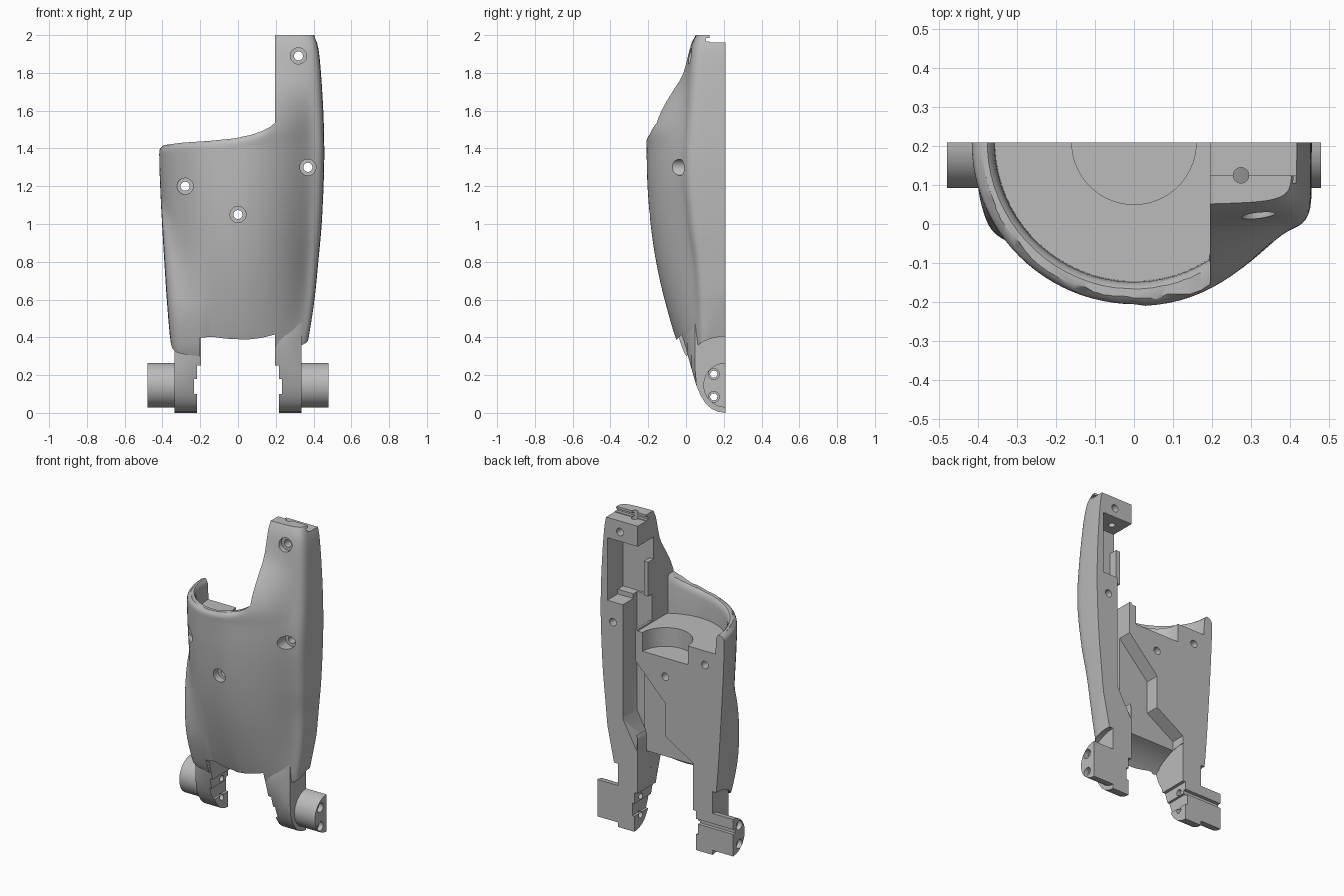
import bpy, bmesh, math

cube = bpy.data.objects.get("Cube")
if cube:
    bpy.data.objects.remove(cube, do_unlink=True)

BACK = 0.21            # flat rear plane
AXIS = (BACK, 0.147)   # y, z of the lower pivot

grey = bpy.data.materials.new("plain_grey")
grey.use_nodes = True
COLOR = (0.5, 0.5, 0.5, 1)
grey.diffuse_color = COLOR
grey.node_tree.nodes["Principled BSDF"].inputs["Base Color"].default_value = COLOR


def finish(name, bm):
    bmesh.ops.recalc_face_normals(bm, faces=bm.faces)
    mesh = bpy.data.meshes.new(name)
    bm.to_mesh(mesh)
    bm.free()
    mesh.materials.append(grey)
    obj = bpy.data.objects.new(name, mesh)
    bpy.context.collection.objects.link(obj)
    return obj


def loft(name, rings):
    """Closed solid through rings of equal point count."""
    bm = bmesh.new()
    rows = [[bm.verts.new(p) for p in ring] for ring in rings]
    n = len(rows[0])
    for a, b in zip(rows, rows[1:]):
        for i in range(n):
            j = (i + 1) % n
            bm.faces.new((a[i], a[j], b[j], b[i]))
    bm.faces.new(rows[0])
    bm.faces.new(rows[-1])
    return finish(name, bm)


def prism(name, pts, axis, lo, hi):
    """Extrude a 2D outline along an axis."""
    place = {"x": lambda u, v, w: (w, u, v),
             "y": lambda u, v, w: (u, w, v),
             "z": lambda u, v, w: (u, v, w)}[axis]
    return loft(name, [[place(u, v, w) for u, v in pts] for w in (lo, hi)])


def disc(u, v, r, n=32):
    return [(u + r * math.cos(2 * math.pi * (i + .5) / n),
             v + r * math.sin(2 * math.pi * (i + .5) / n)) for i in range(n)]


def rect(u0, u1, v0, v1):
    return [(u0, v0), (u1, v0), (u1, v1), (u0, v1)]


def cut(obj, *cutters):
    bpy.context.view_layer.objects.active = obj
    for c in cutters:
        c.hide_render = True
        mod = obj.modifiers.new("cut", "BOOLEAN")
        mod.operation, mod.solver, mod.object = "DIFFERENCE", "EXACT", c
        bpy.ops.object.modifier_apply(modifier=mod.name)
        bpy.data.objects.remove(c, do_unlink=True)


def smooth(obj, angle=36):
    bpy.ops.object.select_all(action="DESELECT")
    obj.select_set(True)
    bpy.context.view_layer.objects.active = obj
    bpy.ops.object.shade_smooth_by_angle(angle=math.radians(angle))


def clamp(v):
    return min(max(v, 0), 1)


def curve(keys, z):
    """Smooth interpolation of (position, value) keys."""
    z = min(max(z, keys[0][0]), keys[-1][0])
    i = max(k for k in range(len(keys) - 1) if keys[k][0] <= z)

    def slope(k):
        a, b = keys[max(k - 1, 0)], keys[min(k + 1, len(keys) - 1)]
        return (b[1] - a[1]) / (b[0] - a[0])
    (z0, v0), (z1, v1) = keys[i], keys[i + 1]
    h = z1 - z0
    t = (z - z0) / h
    return ((2*t**3 - 3*t**2 + 1) * v0 + (t**3 - 2*t**2 + t) * h * slope(i)
            + (3*t**2 - 2*t**3) * v1 + (t**3 - t**2) * h * slope(i + 1))


# Outer skin: half-ellipse body blended with a squarer tall arm on +x and a squarer hip on -x
DEPTH = [(.25, .20), (.4, .262), (.6, .322), (.8, .367), (1, .395), (1.2, .41),
         (1.4, .415), (1.5, .417), (1.6, .378), (1.7, .305), (1.8, .215), (1.9, .165), (2, .115)]
LEFT = [(.25, .34), (.4, .36), (.6, .377), (.8, .39), (1, .402), (1.2, .412),
        (1.36, .417), (1.5, .412), (2, .40)]
RIGHT = [(.25, .345), (.4, .375), (.6, .405), (.8, .425), (1, .443), (1.3, .456),
         (1.5, .455), (1.7, .446), (1.9, .43), (1.97, .416), (2, .405)]
ARM = [(.25, .15), (.4, .16), (.6, .165), (.8, .18), (1, .21), (1.3, .237),
       (1.6, .217), (1.8, .2), (1.9, .188), (1.97, .173), (2, .155)]
HIP = [(.25, .17), (.33, .215), (.4, .235), (.5, .258), (.6, .265), (.8, .245), (1, .18), (1.25, 0), (2, 0)]
# Sweeping top edge of the body, x to z
RIM = [(-.6, 1.415), (-.41, 1.415), (-.3, 1.43), (-.15, 1.44), (-.02, 1.453), (.07, 1.472),
       (.13, 1.493), (.17, 1.514), (.195, 1.535)]


def section(z, n=24):
    d, xl, xr, arm, hip = (curve(k, z) for k in (DEPTH, LEFT, RIGHT, ARM, HIP))
    ring = []
    for i in range(-n, n + 1):
        s = math.sin(math.pi / 2 * i / n)
        x, side, p = (s * xl, max(hip, 0) * clamp(-2 * s), 8) if i <= 0 else (s * xr, arm, 5)
        e = d * math.sqrt(max(0, 1 - (x / min(xl, xr)) ** 2))
        box = side * max(0, 1 - s ** 8) ** (1 / 8)
        depth = (e ** p + box ** p) ** (1 / p)
        # Round the outer side of the rim
        q = clamp(1 - (curve(RIM, x) - z) / .035) * clamp((.195 - x) / .08)
        k = 1 - .06 * (1 - math.sqrt(1 - q * q))
        ring.append((x * k, BACK - depth * k, z))
    return ring


levels = ([.25 + .04 * i for i in range(28)] + [1.37 + .012 * i for i in range(16)]
          + [1.56 + .04 * i for i in range(12)])
shell = loft("shell_body", [section(z) for z in levels])
cut(shell, prism("top_cut", RIM + [(.195, 2.2), (-.6, 2.2)], "y", -.6, .6))


# Cup whose rounded inner rim follows the top edge, clipped at the arm side
def cup_ring(r, dz, n=72):
    ring = []
    for i in range(n):
        a = 2 * math.pi * (i + .5) / n
        x = min(.195, r * math.cos(a))
        ring.append((x, BACK + r * math.sin(a), 1.29 if dz is None else curve(RIM, x) + dz))
    return ring


cut(shell,
    loft("cup_cut", [cup_ring(r, dz) for r, dz in
                     ((.357, None), (.359, -.045), (.362, -.026), (.368, -.01), (.377, .001), (.379, .25))]),
    prism("round_recess", disc(0, BACK, .16, 48), "z", 1.17, 1.6))

# Bottom arch between the legs, clearance around the pivots and the outer scoop over the left leg
SCOOP = [(.428, .225, .73), (.335, .225, .5), (.335, .225, .28), (.372, .03, .34)]
cut(shell,
    prism("arch_cut", disc(*AXIS, .355, 64), "x", -.2, .195),
    prism("pivot_clearance", disc(*AXIS, .258, 64), "x", -.6, .6),
    prism("hip_trim", rect(-.5, .5, .1, .33), "x", -.6, -.336),
    loft("leg_scoop", [[(x + dx, y, z) for x, y, z in SCOOP] for dx in (0, .3)]))

# Rear recess, the channel beside the arm, the arm pocket and the arm's top step
cut(shell,
    prism("rear_recess", [(.215, 1.10), (0, .88), (0, .67), (-.195, .55), (-.195, .3),
                          (.195, .3), (.195, .6), (.215, .64)], "y", .12, .5),
    prism("channel", [(.2, .52), (.3, .7), (.3, 1.47), (.21, 1.47), (.21, .64), (.2, .6)], "y", .065, .5),
    prism("channel_opening", rect(.1, .3, 1.3, 1.47), "y", .065, .5),
    prism("arm_pocket", rect(.225, .41, 1.46, 1.83), "y", .05, .5),
    prism("pocket_side_opening", rect(.1, .41, 1.43, 1.83), "y", .105, .5),
    prism("pocket_upper_opening", [(.1, 1.69), (.3, 1.69), (.3, 1.83), (.1, 1.83)], "y", .05, .5),
    prism("top_step", rect(.125, .5, 1.96, 2.2), "x", .1, .6),
    prism("top_groove", rect(.105, .14, 1.965, 1.985), "x", .1, .6),
    prism("top_pin_hole", disc(.275, .125, .02, 20), "z", 1.78, 2.2))

# Screw holes with counterbores
for x, z, seat in ((-.28, 1.2, -.04), (0, 1.05, -.14), (.37, 1.3, .015), (.32, 1.89, .045)):
    cut(shell,
        prism("screw_hole", disc(x, z, .024, 20), "y", -.6, .6),
        prism("counterbore", disc(x, z, .043, 24), "y", -.6, seat))
smooth(shell)

# Legs and pivot pegs, one of each per side
LEG = [(BACK, 0), (.17, .006), (.135, .022), (.105, .048), (.078, .09), (.055, .145), (.03, .23),
       (.005, .32), (-.008, .38), (-.003, .43), (.03, .5), (.12, .5), (BACK, .5)]
for side, label in ((1, "left"), (-1, "right")):
    def span(a, b):
        return min(a * side, b * side), max(a * side, b * side)
    # The front of the leg falls back towards its outer edge
    leg = loft(label + "_leg", [[(x * side, max(y, front), z) for y, z in LEG]
                                for x, front in ((.197, -.01), (.25, .005), (.3, .028), (.335, .048))])
    peg = prism(label + "_pivot_peg",
                [(BACK - .118 * math.sin(math.pi * i / 28), AXIS[1] + .118 * math.cos(math.pi * i / 28))
                 for i in range(29)], "x", *span(.33, .48))
    # Stepped inner face of the foot
    cut(leg,
        prism("foot_step", rect(-.5, .5, -.1, .25), "x", *span(.1, .217)),
        prism("foot_notch", rect(-.5, .5, .1, .18), "x", *span(.1, .232)))
    # Pin holes through leg and peg, with shallow seats on the peg end
    for z in (.085, .205):
        for part in (leg, peg):
            cut(part, prism("pin_hole", disc(.147, z, .019, 20), "x", -.7, .7))
        cut(peg, prism("pin_seat", disc(.147, z, .029, 24), "x", *span(.45, .7)))
    # Rear groove on one side only
    if side < 0:
        for part in (leg, peg):
            cut(part, prism("rear_groove", rect(.188, .3, .17, .2), "x", -.7, -.1))
    smooth(leg)
    smooth(peg)
